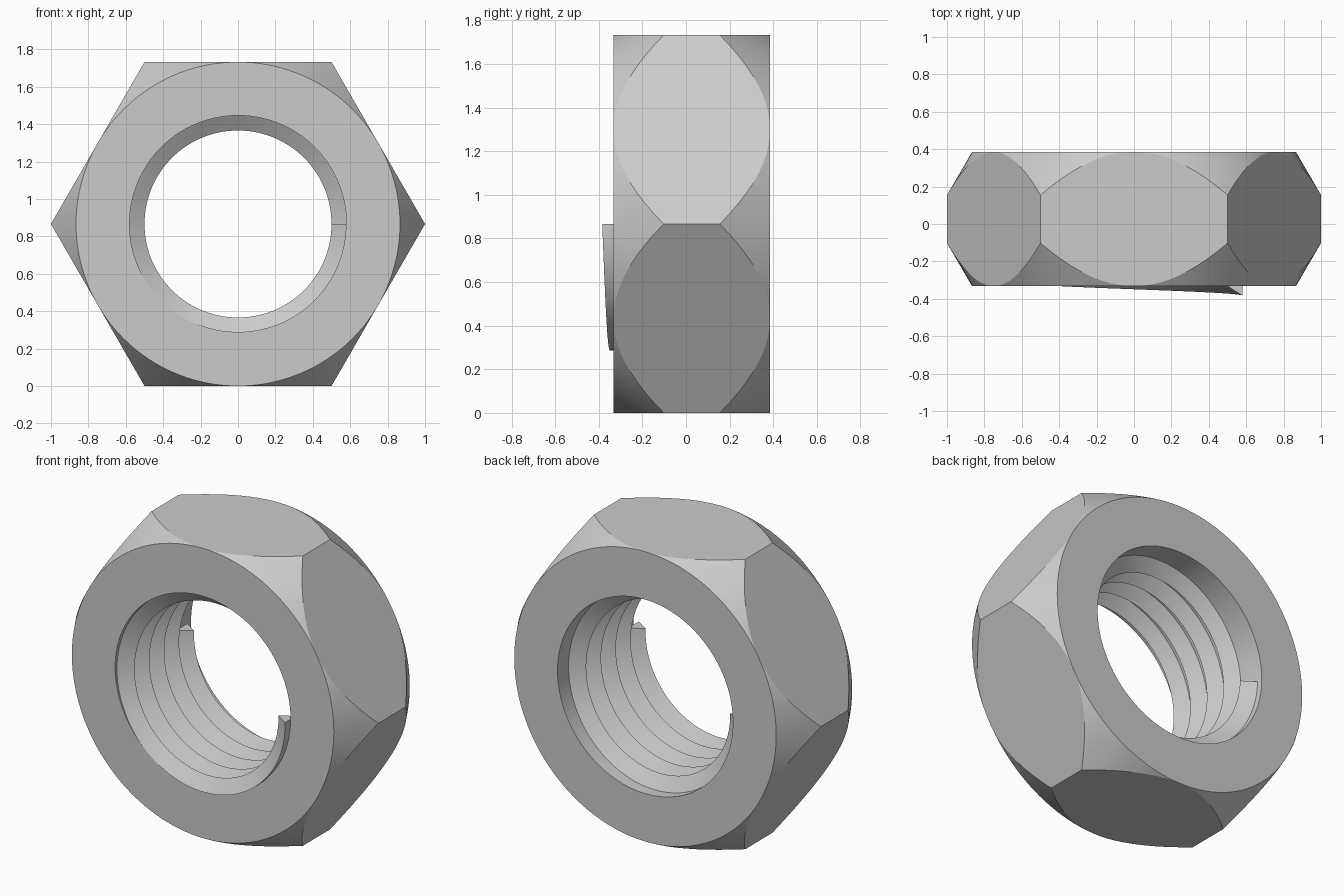
import bpy, bmesh
from math import cos, sin, pi, radians

if "Cube" in bpy.data.objects:
    bpy.data.objects.remove(bpy.data.objects["Cube"])

SEG = 120                      # steps per turn, shared by nut and thread
APOTHEM = cos(pi / 6)          # flat-to-centre distance, corners at 1
FRONT, BACK = -0.332, 0.385
CHAMFER = 0.23                 # chamfer depth at the corners
BORE, CREST = 0.58, 0.5
PITCH, HALF, TURNS = 0.14, 0.052, 4.5

steel = bpy.data.materials.new("steel grey")
steel.use_nodes = True
grey = (0.6, 0.6, 0.6, 1)
steel.diffuse_color = grey
steel.node_tree.nodes["Principled BSDF"].inputs["Base Color"].default_value = grey


def sweep(name, sections, closed):
    """Skin a list of cross-sections, each a closed loop of points."""
    bm = bmesh.new()
    rings = [[bm.verts.new(p) for p in s] for s in sections]
    pairs = list(zip(rings, rings[1:]))
    if closed:
        pairs.append((rings[-1], rings[0]))
    else:
        bm.faces.new(rings[0])
        bm.faces.new(rings[-1])
    for a, b in pairs:
        for i in range(len(a)):
            j = (i + 1) % len(a)
            bm.faces.new((a[i], a[j], b[j], b[i]))
    bmesh.ops.remove_doubles(bm, verts=bm.verts, dist=1e-5)
    bmesh.ops.recalc_face_normals(bm, faces=bm.faces)
    mesh = bpy.data.meshes.new(name)
    bm.to_mesh(mesh)
    bm.free()
    mesh.materials.append(steel)
    obj = bpy.data.objects.new(name, mesh)
    bpy.context.collection.objects.link(obj)
    bpy.ops.object.select_all(action='DESELECT')
    obj.select_set(True)
    bpy.context.view_layer.objects.active = obj
    bpy.ops.object.shade_smooth_by_angle(angle=radians(20))
    return obj


def place(profile, angle):
    """Turn (radius, y) points around the bore axis."""
    return [(r * cos(angle), y, APOTHEM + r * sin(angle)) for r, y in profile]


# Hexagonal body: conical chamfers meet the six flats
def body_profile(angle):
    hexagon = APOTHEM / cos(angle % (pi / 3) - pi / 6)
    cut = CHAMFER * (hexagon - APOTHEM) / (1 - APOTHEM)
    return [(BORE, FRONT), (APOTHEM, FRONT), (hexagon, FRONT + cut),
            (hexagon, BACK - cut), (APOTHEM, BACK), (BORE, BACK)]


angles = [2 * pi * i / SEG for i in range(SEG)]
sweep("nut_body", [place(body_profile(a), a) for a in angles], True)

# Helical thread ridge, starting just proud of the front face
ridge = []
for i in range(int(TURNS * SEG) + 1):
    y = FRONT + PITCH * i / SEG
    ridge.append(place([(BORE, y - HALF), (CREST, y), (BORE, y + HALF)],
                       -2 * pi * i / SEG))
sweep("inner_thread", ridge, False)
